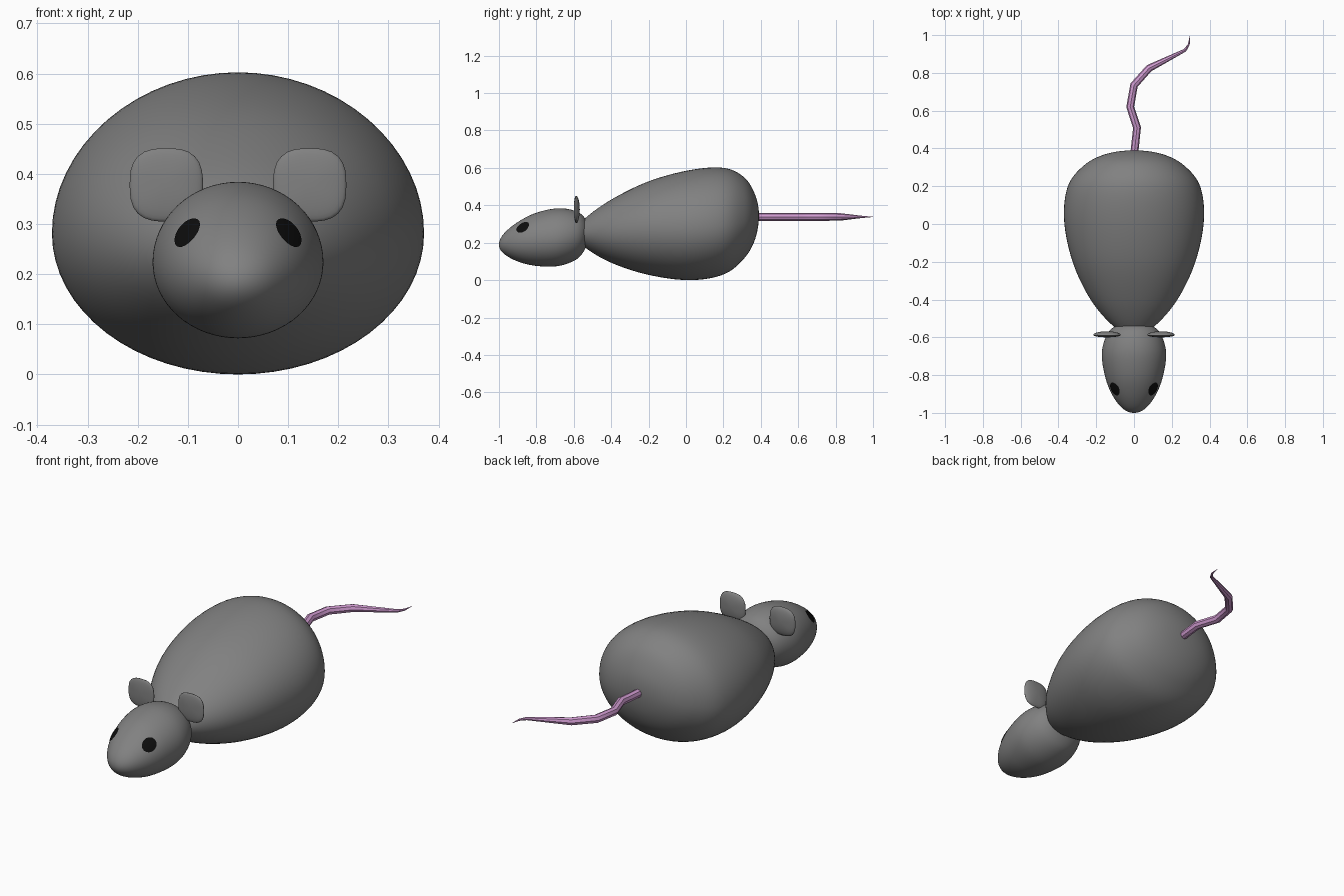
import bpy, bmesh
from math import sin, cos, pi, copysign, atan2
from mathutils import Vector

if "Cube" in bpy.data.objects:
    bpy.data.objects.remove(bpy.data.objects["Cube"])


def material(name, r, g, b):
    m = bpy.data.materials.new(name)
    m.use_nodes = True
    m.diffuse_color = (r, g, b, 1)
    m.node_tree.nodes["Principled BSDF"].inputs["Base Color"].default_value = (r, g, b, 1)
    return m


GREY = material("grey fur", 0.22, 0.22, 0.22)
PINK = material("pink tail", 0.62, 0.32, 0.62)
BLACK = material("black eye", 0.004, 0.004, 0.004)


def finish(name, bm, mat):
    bmesh.ops.recalc_face_normals(bm, faces=bm.faces)
    for f in bm.faces:
        f.smooth = True
    me = bpy.data.meshes.new(name)
    bm.to_mesh(me)
    bm.free()
    me.materials.append(mat)
    ob = bpy.data.objects.new(name, me)
    bpy.context.collection.objects.link(ob)
    return ob


class Loft:
    """Smooth egg form through stations (y, half width, middle z, top z, bottom z)."""

    def __init__(self, stations):
        s = [Vector((y, w, m, t - m, m - b)) for y, w, m, t, b in stations]
        flip = lambda v: Vector((v[0], -v[1], v[2], -v[3], -v[4]))
        self.s = [flip(s[1])] + s + [flip(s[-2])]
        self.spans = len(s) - 1

    def section(self, u):
        i = min(int(u), self.spans - 1)
        t = u - i
        a, b, c, d = self.s[i:i + 4]
        return 0.5 * (2 * b + (c - a) * t + (2 * a - 5 * b + 4 * c - d) * t * t
                      + (3 * b - a - 3 * c + d) * t ** 3)

    def point(self, u, ang, lift=0.0):
        y, w, m, up, down = self.section(u)
        h = up if sin(ang) > 0 else down
        return Vector(((w + lift) * cos(ang), y, m + (h + lift) * sin(ang)))

    def build(self, name, mat, per=8, sides=64):
        bm = bmesh.new()
        n = self.spans * per
        first = bm.verts.new(self.point(0, 0))
        last = bm.verts.new(self.point(self.spans, 0))
        rings = [[bm.verts.new(self.point(k / per, 2 * pi * j / sides)) for j in range(sides)]
                 for k in range(1, n)]
        for j in range(sides):
            q = (j + 1) % sides
            bm.faces.new((first, rings[0][j], rings[0][q]))
            bm.faces.new((last, rings[-1][q], rings[-1][j]))
            for r, s in zip(rings, rings[1:]):
                bm.faces.new((r[j], s[j], s[q], r[q]))
        return finish(name, bm, mat)


# Body
Loft([(-0.60, 0, 0.25, 0.25, 0.25),
      (-0.54, 0.11, 0.25, 0.33, 0.175),
      (-0.40, 0.23, 0.26, 0.43, 0.093),
      (-0.20, 0.325, 0.275, 0.528, 0.028),
      (0.02, 0.37, 0.28, 0.588, 0.0),
      (0.20, 0.35, 0.29, 0.60, 0.03),
      (0.31, 0.265, 0.31, 0.55, 0.115),
      (0.37, 0.15, 0.33, 0.455, 0.22),
      (0.39, 0, 0.345, 0.345, 0.345)]).build("body", GREY)

# Head
head = Loft([(-1.0, 0, 0.19, 0.19, 0.19),
             (-0.975, 0.062, 0.195, 0.247, 0.142),
             (-0.90, 0.118, 0.205, 0.31, 0.10),
             (-0.80, 0.155, 0.215, 0.36, 0.076),
             (-0.68, 0.17, 0.225, 0.384, 0.076),
             (-0.58, 0.14, 0.24, 0.365, 0.115),
             (-0.53, 0.08, 0.25, 0.315, 0.185),
             (-0.51, 0, 0.25, 0.25, 0.25)])
head.build("head", GREY)

# Eyes: thin plates that follow the head surface
for side, sx in (("left", 1), ("right", -1)):
    bm = bmesh.new()
    mid, ang = 2.27, atan2(0.085, 0.105)
    centre = None
    rings = []
    for k in range(5):
        ring = []
        for j in range(24):
            a = 2 * pi * j / 24
            p = head.point(mid + 0.36 * k / 4 * cos(a),
                           ang + 0.27 * k / 4 * sin(a), 0.003)
            p.x *= sx
            if k == 0:
                centre = centre or bm.verts.new(p)
                ring.append(centre)
            else:
                ring.append(bm.verts.new(p))
        rings.append(ring)
    for k in range(4):
        for j in range(24):
            q = (j + 1) % 24
            r, s = rings[k], rings[k + 1]
            bm.faces.new((centre, s[j], s[q]) if k == 0 else (r[j], s[j], s[q], r[q]))
    eye = finish(side + "_eye", bm, BLACK)
    if sum(p.normal.y for p in eye.data.polygons) > 0:
        eye.data.flip_normals()

# Ears: thin rounded squares, flat in front and domed behind
for side, sx in (("left", 1), ("right", -1)):
    bm = bmesh.new()
    bmesh.ops.create_uvsphere(bm, u_segments=32, v_segments=16, radius=1)
    for v in bm.verts:
        x, z, d = v.co
        r = max((abs(x) ** 2.8 + abs(z) ** 2.8) ** (1 / 2.8), 1e-6)
        k = (x * x + z * z) ** 0.5 / r
        depth = 0.02 if d > 0 else 0.012
        v.co = (sx * (0.143 + 0.073 * x * k), -0.588 + depth * d, 0.378 + 0.073 * z * k)
    finish(side + "_ear", bm, GREY)

# Tail: jointed tapering tube
path = [(0, 0.36, 1), (0.016, 0.51, 1), (-0.02, 0.62, 1), (0, 0.735, 1),
        (0.08, 0.825, 0.95), (0.27, 0.92, 0.4), (0.29, 0.95, 0.25), (0.297, 1.0, 0.03)]
curve = bpy.data.curves.new("tail", "CURVE")
curve.dimensions = "3D"
curve.bevel_depth = 0.021
curve.bevel_resolution = 2
curve.use_fill_caps = True
spline = curve.splines.new("POLY")
spline.points.add(len(path) - 1)
for pt, (x, y, r) in zip(spline.points, path):
    pt.co = (x, y, 0.338, 1)
    pt.radius = r
curve.materials.append(PINK)
tail = bpy.data.objects.new("tail", curve)
bpy.context.collection.objects.link(tail)
bpy.context.view_layer.objects.active = tail
tail.select_set(True)
bpy.ops.object.convert(target="MESH")
bpy.ops.object.shade_smooth_by_angle(angle=0.6)
